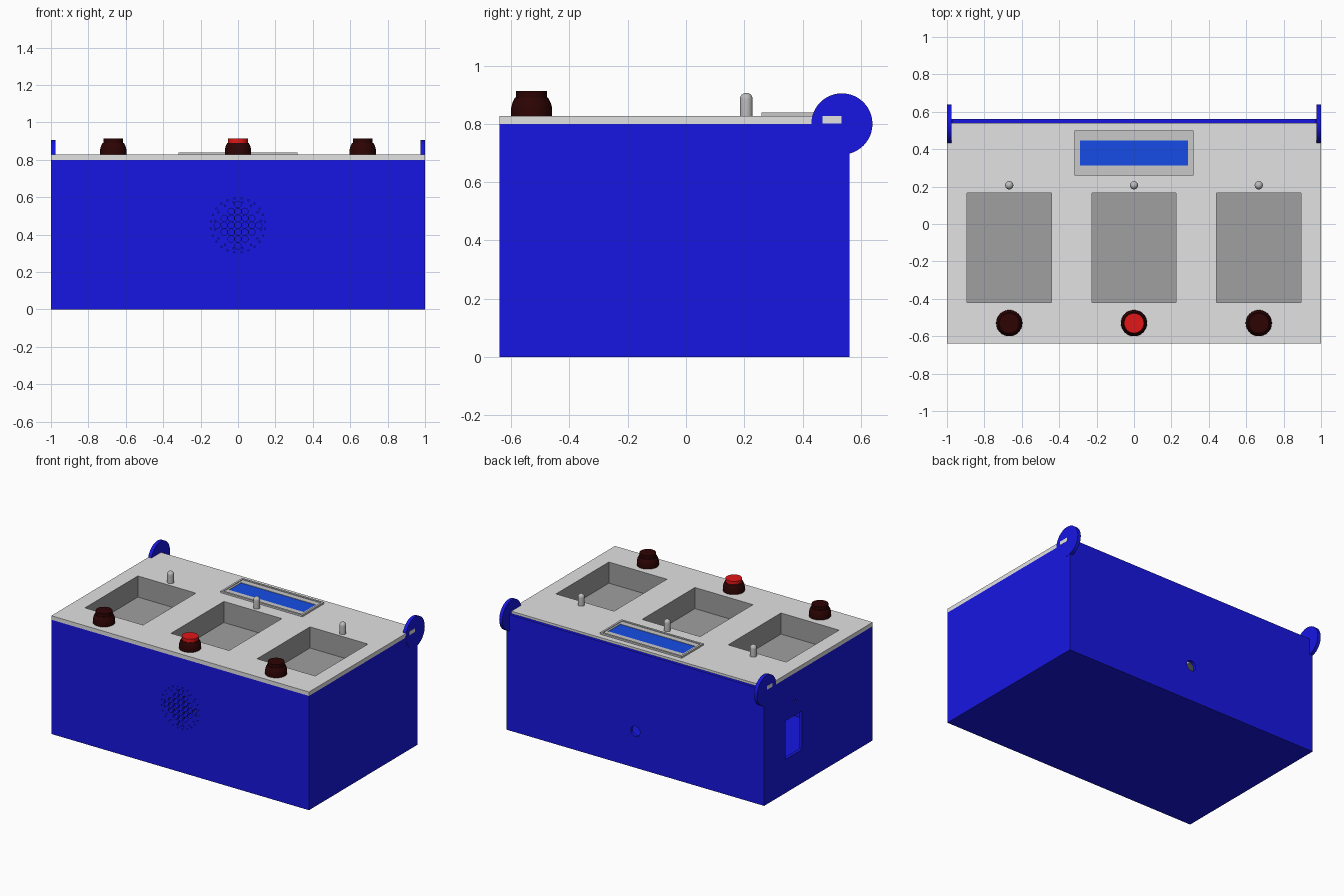
import bpy, bmesh, math
from mathutils import Matrix, Vector

if "Cube" in bpy.data.objects:
    bpy.data.objects.remove(bpy.data.objects["Cube"])


def material(name, *rgb):
    rgba = (*rgb, 1)
    m = bpy.data.materials.new(name)
    m.use_nodes = True
    m.diffuse_color = rgba
    m.node_tree.nodes["Principled BSDF"].inputs["Base Color"].default_value = rgba
    return m


BLUE = material("case blue", 0.008, 0.008, 0.76)
GREY = material("panel grey", 0.76, 0.76, 0.76)
POCKET = material("pocket grey", 0.35, 0.35, 0.35)
BEZEL = material("bezel grey", 0.58, 0.58, 0.58)
PIN = material("pin grey", 0.5, 0.5, 0.5)
SCREEN = material("screen blue", 0.008, 0.073, 0.79)
BROWN = material("dark brown", 0.026, 0.001, 0.001)
RED = material("button red", 0.76, 0.008, 0.008)


def finish(name, bm, mat=None, smooth=False, inward=False):
    bmesh.ops.recalc_face_normals(bm, faces=bm.faces)
    if inward:
        bmesh.ops.reverse_faces(bm, faces=bm.faces)
    mesh = bpy.data.meshes.new(name)
    bm.to_mesh(mesh)
    bm.free()
    ob = bpy.data.objects.new(name, mesh)
    bpy.context.collection.objects.link(ob)
    if mat:
        mesh.materials.append(mat)
    if smooth:
        bpy.ops.object.select_all(action="DESELECT")
        ob.select_set(True)
        bpy.context.view_layer.objects.active = ob
        bpy.ops.object.shade_smooth_by_angle(angle=math.radians(35))
    return ob


def add_box(bm, lo, hi):
    lo, hi = Vector(lo), Vector(hi)
    m = Matrix.Translation((lo + hi) / 2) @ Matrix.Diagonal((*(hi - lo), 1))
    bmesh.ops.create_cube(bm, size=1, matrix=m)


def box(name, lo, hi, mat=None):
    bm = bmesh.new()
    add_box(bm, lo, hi)
    return finish(name, bm, mat)


def add_rod(bm, center, axis, radius, length, sides=16):
    turn = Vector((0, 0, 1)).rotation_difference(Vector(axis)).to_matrix().to_4x4()
    bmesh.ops.create_cone(bm, cap_ends=True, segments=sides, radius1=radius,
                          radius2=radius, depth=length,
                          matrix=Matrix.Translation(center) @ turn)


def cut(ob, cutter):
    mod = ob.modifiers.new("cut", "BOOLEAN")
    mod.operation, mod.solver, mod.object = "DIFFERENCE", "EXACT", cutter
    bpy.context.view_layer.objects.active = ob
    bpy.ops.object.modifier_apply(modifier=mod.name)
    bpy.data.objects.remove(cutter)


def lathe(name, profile, x, y, mat, sides=32):
    bm = bmesh.new()
    verts = [bm.verts.new((x + r, y, z)) for r, z in profile]
    edges = [bm.edges.new(pair) for pair in zip(verts, verts[1:])]
    bmesh.ops.spin(bm, geom=verts + edges, cent=(x, y, 0), axis=(0, 0, 1),
                   angle=math.tau, steps=sides, use_merge=True)
    bmesh.ops.remove_doubles(bm, verts=bm.verts, dist=1e-5)
    return finish(name, bm, mat, smooth=True)


W, FRONT, BACK = 0.9985, -0.64, 0.561
WALL, RIM, TOP = 0.022, 0.80, 0.828
COLUMNS = (-0.667, 0, 0.667)

# hollow case with socket window, small holes and speaker grille
case = box("case", (-W, FRONT, 0), (W, BACK, RIM), BLUE)
cut(case, box("cavity", (WALL - W, FRONT + WALL, WALL), (W - WALL, BACK - WALL, 1)))
cut(case, box("window", (-1.1, 0.14, 0.235), (-0.9, 0.325, 0.505)))
holes = bmesh.new()
add_rod(holes, (-W, 0.216, 0.6), (1, 0, 0), 0.012, 0.1)
add_rod(holes, (0, BACK, 0.255), (0, 1, 0), 0.036, 0.1, 24)
PITCH, GRILLE = 0.037, 0.45
for i in range(-3, 4):
    for j in range(-3, 4):
        if abs(i) + abs(j) <= 3:
            add_rod(holes, (i * PITCH, FRONT, GRILLE + j * PITCH), (0, 1, 0), 0.017, 0.1, 12)
for radius, count in ((0.145, 24), (0.125, 16)):
    for k in range(count):
        a = math.tau * (k + 0.5) / count
        add_rod(holes, (radius * math.cos(a), FRONT, GRILLE + radius * math.sin(a)),
                (0, 1, 0), 0.004, 0.1, 8)
cut(case, finish("holes", holes))
box("back_lip", (-0.974, 0.54, RIM), (0.974, BACK, 0.812), BLUE)

# top panel with three sunken pockets
panel = box("top_panel", (-W, FRONT, RIM), (W, 0.54, TOP), GREY)
openings = bmesh.new()
for x in COLUMNS:
    add_box(openings, (x - 0.225, -0.42, 0.7), (x + 0.225, 0.165, 0.9))
cut(panel, finish("openings", openings))
for x in COLUMNS:
    bm = bmesh.new()
    add_box(bm, (x - 0.2247, -0.4197, 0.68), (x + 0.2247, 0.1647, TOP))
    lid = max(bm.faces, key=lambda f: f.calc_center_median().z)
    bmesh.ops.delete(bm, geom=[lid], context="FACES_ONLY")
    finish("pocket", bm, POCKET, inward=True)

# hinge discs with the panel tab showing in their slots
for side, label in ((1, "left"), (-1, "right")):
    bm = bmesh.new()
    add_rod(bm, (side * 0.987, 0.535, 0.8), (1, 0, 0), 0.105, 0.0246, 48)
    finish(label + "_hinge_disc", bm, BLUE, smooth=True)
    x0, x1 = sorted((side * 0.98, side))
    box(label + "_hinge_tab", (x0, 0.468, 0.802), (x1, 0.533, TOP), GREY)

# display with a thin raised rim
bezel = box("display_bezel", (-0.314, 0.263, TOP - 0.01), (0.314, 0.497, 0.835), BEZEL)
cut(bezel, box("display_opening", (-0.29, 0.313, 0.7), (0.29, 0.447, 0.9)))
box("display_screen", (-0.29, 0.313, 0.82), (0.29, 0.447, 0.832), SCREEN)
rim = box("display_rim", (-0.317, 0.26, TOP - 0.01), (0.317, 0.5, 0.84), BEZEL)
cut(rim, box("rim_opening", (-0.303, 0.274, 0.7), (0.303, 0.486, 0.9)))

# push buttons and indicator pins
for x in COLUMNS:
    lathe("button_base", [(0, TOP), (0.07, TOP), (0.07, 0.856), (0.066, 0.872),
                          (0.057, 0.89), (0, 0.89)], x, -0.53, BROWN)
    lathe("button_cap", [(0, 0.88), (0.053, 0.88), (0.053, 0.913), (0, 0.913)],
          x, -0.53, RED if x == 0 else BROWN)
    dome = [(0.022 * math.cos(a), 0.885 + 0.022 * math.sin(a))
            for a in (k * math.pi / 12 for k in range(7))]
    lathe("indicator_pin", [(0.022, TOP)] + dome, x, 0.207, PIN, 24)
